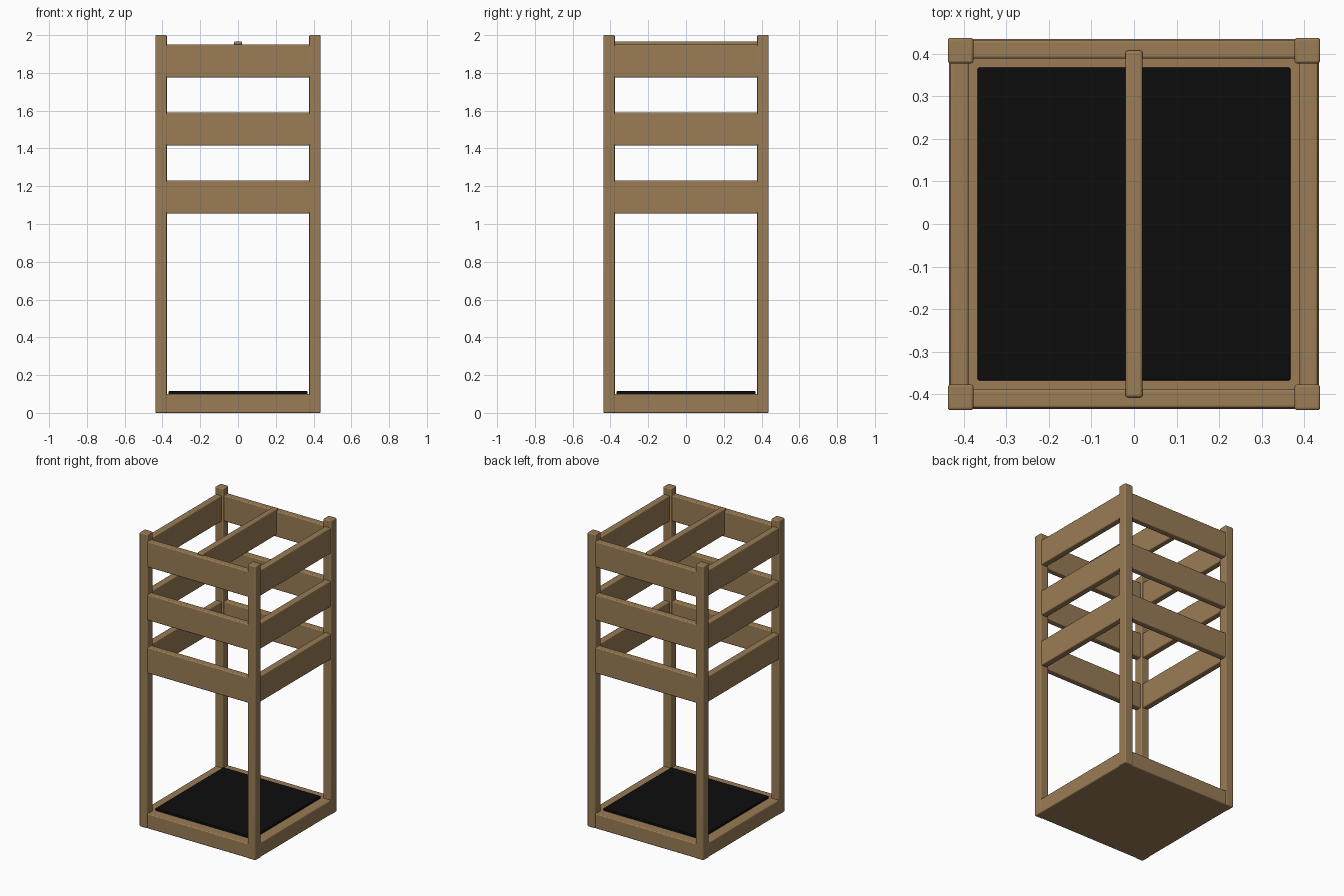
import bpy
import math

cube = bpy.data.objects.get("Cube")
if cube:
    bpy.data.objects.remove(cube, do_unlink=True)


def material(name, rgb):
    mat = bpy.data.materials.new(name)
    mat.use_nodes = True
    color = (*rgb, 1.0)
    mat.diffuse_color = color
    mat.node_tree.nodes["Principled BSDF"].inputs["Base Color"].default_value = color
    return mat


WOOD = material("tan wood", (0.32, 0.20, 0.09))
BLACK = material("black mat", (0.004, 0.004, 0.004))


def board(name, low, high, mat=WOOD, bevel=0.006):
    """Softly bevelled box between two opposite corners."""
    center = [(a + b) / 2 for a, b in zip(low, high)]
    bpy.ops.mesh.primitive_cube_add(size=1, location=center)
    obj = bpy.context.object
    obj.name = name
    obj.scale = [b - a for a, b in zip(low, high)]
    bpy.ops.object.transform_apply(location=False, rotation=False, scale=True)
    mod = obj.modifiers.new("soft edges", "BEVEL")
    mod.width = bevel
    mod.segments = 3
    obj.data.materials.append(mat)
    bpy.ops.object.shade_smooth_by_angle(angle=math.radians(35))
    return obj


HALF = 0.437      # half width over the posts
POST = 0.06       # post thickness
INNER = 0.388     # inner face of the rails
OUTER = 0.432     # outer face of the rails
RAIL_HEIGHT = 0.175

# Solid base with floor mat
board("base", (-0.434, -0.434, 0), (0.434, 0.434, 0.1))
board("floor_mat", (-0.367, -0.367, 0.095), (0.367, 0.367, 0.115), BLACK, 0.004)

# Corner posts
for side, sx in (("left", 1), ("right", -1)):
    for end, sy in (("front", -1), ("back", 1)):
        cx, cy = sx * (HALF - POST / 2), sy * (HALF - POST / 2)
        h = POST / 2
        board(f"{end}_{side}_post", (cx - h, cy - h, 0), (cx + h, cy + h, 2))

# Three tiers of rails on all four sides
reach = HALF - POST + 0.015
for tier, z in (("lower", 1.055), ("middle", 1.415), ("upper", 1.776)):
    top = z + RAIL_HEIGHT
    board(f"{tier}_front_rail", (-reach, -OUTER, z), (reach, -INNER, top))
    board(f"{tier}_back_rail", (-reach, INNER, z), (reach, OUTER, top))
    board(f"{tier}_left_rail", (INNER, -reach, z), (OUTER, reach, top))
    board(f"{tier}_right_rail", (-OUTER, -reach, z), (-INNER, reach, top))

# Cross beam spanning the top from front to back
board("cross_beam", (-0.02, -0.407, 1.79), (0.02, 0.407, 1.966))
